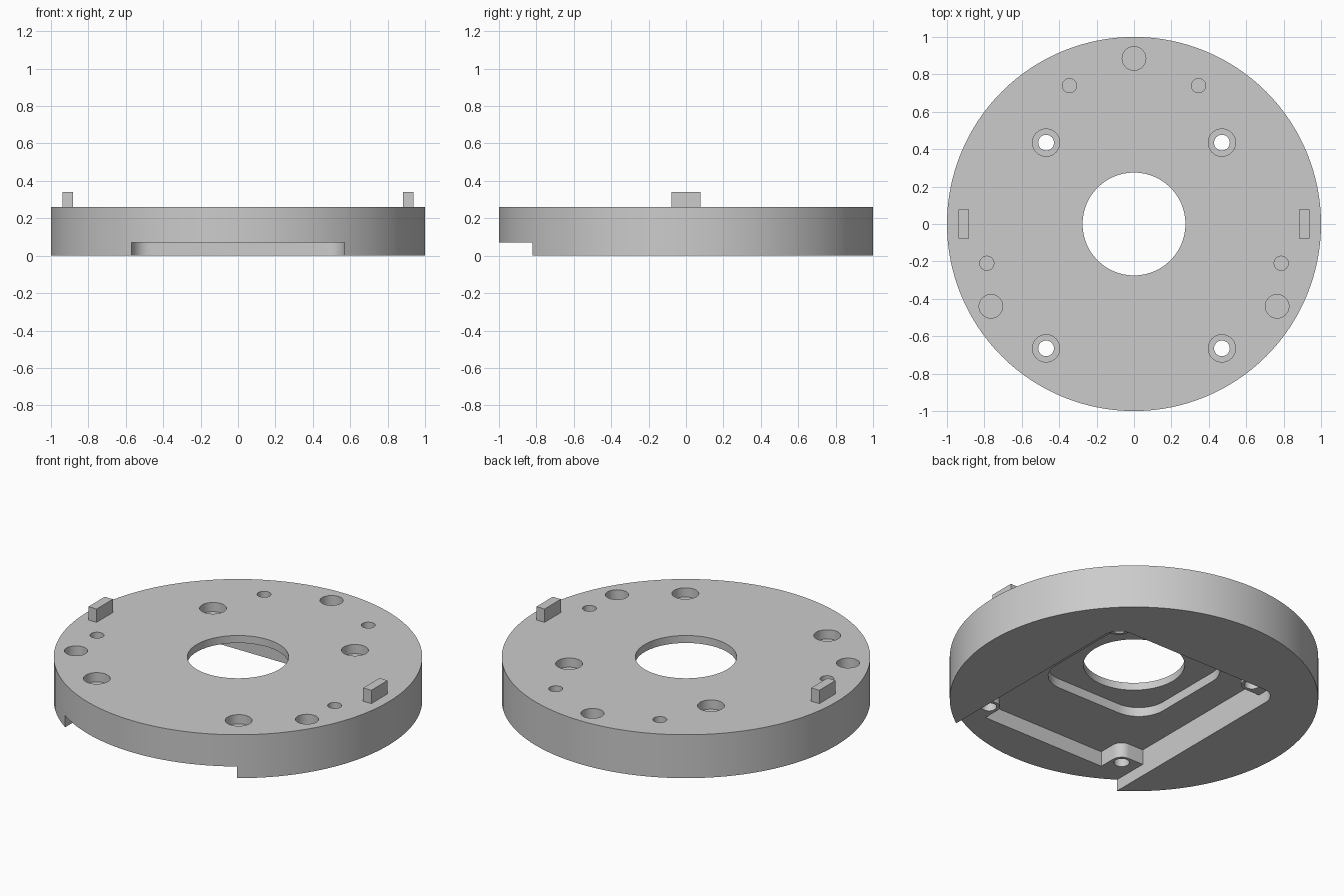
import bpy, bmesh, math

if "Cube" in bpy.data.objects:
    bpy.data.objects.remove(bpy.data.objects["Cube"])

grey = bpy.data.materials.new("light_grey")
grey.use_nodes = True
colour = (0.6, 0.6, 0.6, 1)
grey.diffuse_color = colour
grey.node_tree.nodes["Principled BSDF"].inputs["Base Color"].default_value = colour


def arc(cx, cy, r, start, end, n=10):
    """Points on an arc, angles in degrees."""
    angles = [math.radians(start + (end - start) * i / n) for i in range(n + 1)]
    return [(cx + r * math.cos(a), cy + r * math.sin(a)) for a in angles]


def circle(cx, cy, r, n=48):
    return arc(cx, cy, r, 0, 360, n)[:-1]


def prism(name, outline, z0, z1):
    """Extrude a closed counter-clockwise outline from z0 to z1."""
    bm = bmesh.new()
    face = bm.faces.new([bm.verts.new((x, y, z0)) for x, y in outline])
    new = bmesh.ops.extrude_face_region(bm, geom=[face])["geom"]
    bmesh.ops.translate(bm, vec=(0, 0, z1 - z0),
                        verts=[v for v in new if isinstance(v, bmesh.types.BMVert)])
    bmesh.ops.recalc_face_normals(bm, faces=bm.faces)
    mesh = bpy.data.meshes.new(name)
    bm.to_mesh(mesh)
    bm.free()
    mesh.materials.append(grey)
    obj = bpy.data.objects.new(name, mesh)
    bpy.context.collection.objects.link(obj)
    return obj


def activate(obj):
    bpy.ops.object.select_all(action="DESELECT")
    obj.select_set(True)
    bpy.context.view_layer.objects.active = obj


def cut(body, outline, z0, z1):
    """Subtract a prism from the body."""
    cutter = prism("cutter", outline, z0, z1)
    cutter.hide_render = True
    mod = body.modifiers.new("cut", "BOOLEAN")
    mod.operation = "DIFFERENCE"
    mod.solver = "EXACT"
    mod.object = cutter
    activate(body)
    bpy.ops.object.modifier_apply(modifier=mod.name)
    bpy.data.objects.remove(cutter)


TOP = 0.26
SLOT_Z, FLOOR_Z, RECESS_Z = 0.07, 0.16, 0.215
HALF, BACK, FRONT = 0.57, 0.535, -0.765
SCREW_X, SCREW_BACK, SCREW_FRONT = 0.47, 0.435, -0.665
POST, CORNER = 0.06, 0.1

disc = prism("base_disc", circle(0, 0, 1, 128), 0, TOP)

# Shallow slot under the disc, open to the front, rounded at the back
slot = [(-HALF, -1.2), (HALF, -1.2)]
slot += arc(SCREW_X, SCREW_BACK, CORNER, 0, 90)
slot += arc(-SCREW_X, SCREW_BACK, CORNER, 90, 180)
cut(disc, slot, -0.1, SLOT_Z)

# Deeper pocket that leaves a rounded screw post in each corner
pocket = []
for sx, sy in ((1, 1), (-1, 1), (-1, -1), (1, -1)):
    cy, edge = (SCREW_BACK, BACK) if sy > 0 else (SCREW_FRONT, FRONT)
    post = [(sx * HALF, cy - sy * POST)]
    post += [(sx * (SCREW_X + x), cy + sy * y) for x, y in arc(0, 0, POST, 270, 180)]
    post += [(sx * (SCREW_X - POST), edge)]
    pocket += post if sx * sy > 0 else post[::-1]
cut(disc, pocket, SLOT_Z / 2, FLOOR_Z)

# Rounded square recess and central opening
side, radius = 0.38, 0.17
recess = []
for i, (sx, sy) in enumerate(((1, 1), (-1, 1), (-1, -1), (1, -1))):
    recess += arc(sx * (side - radius), sy * (side - radius), radius, 90 * i, 90 * i + 90)
cut(disc, recess, SLOT_Z, RECESS_Z)
cut(disc, circle(0, 0, 0.275, 96), 0.1, 0.4)

# Counterbored screw holes
for x in (-SCREW_X, SCREW_X):
    for y in (SCREW_BACK, SCREW_FRONT):
        cut(disc, circle(x, y, 0.073), TOP - 0.055, 0.4)
        cut(disc, circle(x, y, 0.042, 32), 0.03, 0.4)

# Blind holes in the top face
for x, y in ((0, 0.885), (0.765, -0.44), (-0.765, -0.44)):
    cut(disc, circle(x, y, 0.063), TOP - 0.1, 0.4)
for s in (-1, 1):
    for x, y in ((0.345, 0.74), (0.787, -0.21)):
        cut(disc, circle(s * x, y, 0.038, 32), TOP - 0.1, 0.4)

activate(disc)
bpy.ops.object.shade_smooth_by_angle(angle=math.radians(30))

# Locating tabs on the top face
for name, x in (("left_tab", 0.91), ("right_tab", -0.91)):
    w, d = 0.027, 0.077
    prism(name, [(x - w, -d), (x + w, -d), (x + w, d), (x - w, d)], TOP - 0.01, 0.34)
